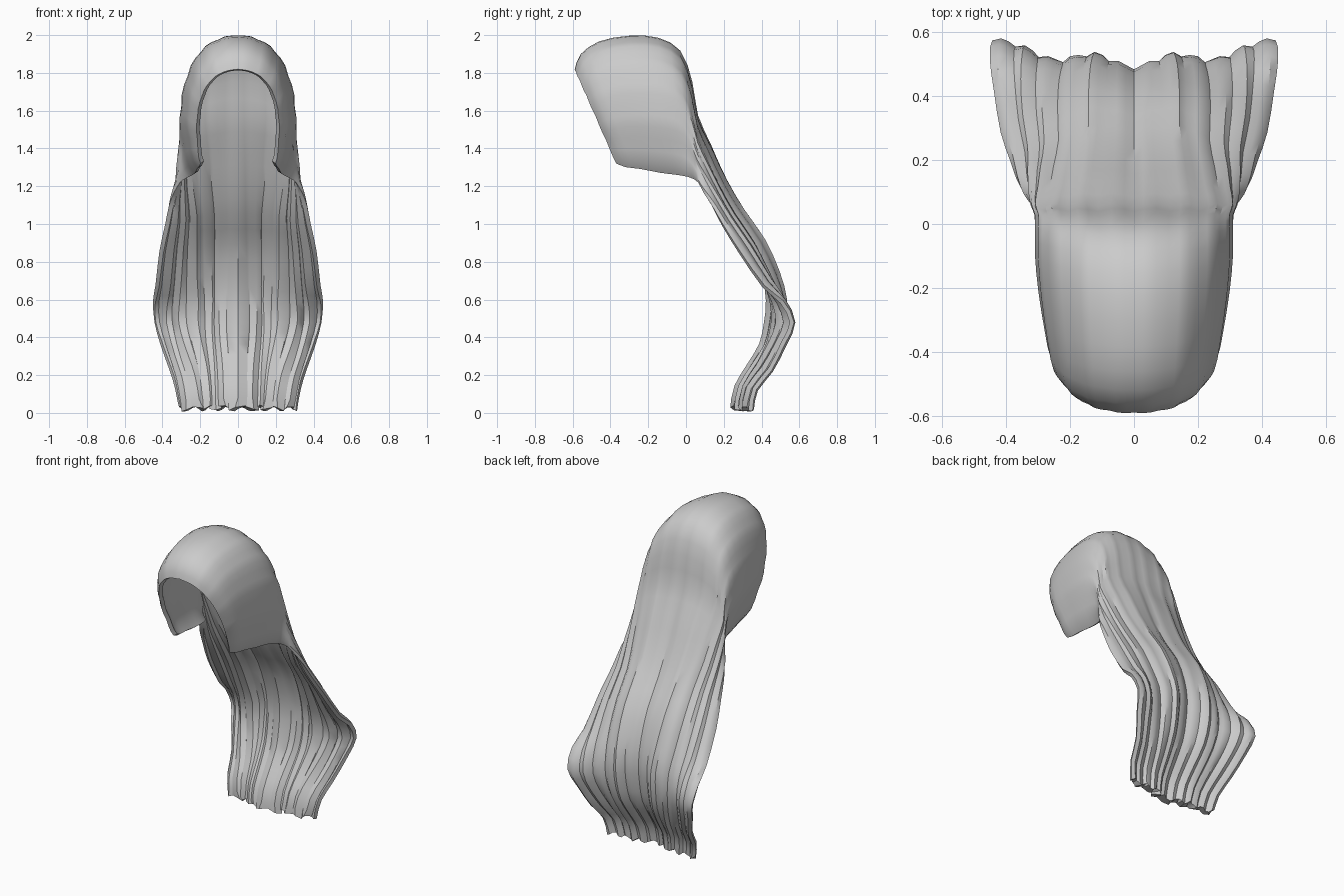
import bpy
import bmesh
import math
from mathutils import Vector

old_cube = bpy.data.objects.get("Cube")
if old_cube:
    bpy.data.objects.remove(old_cube, do_unlink=True)

# Single hair colour
hair_grey = bpy.data.materials.new("hair_grey")
hair_grey.use_nodes = True
colour = (0.6, 0.6, 0.6, 1)
hair_grey.diffuse_color = colour
hair_grey.node_tree.nodes["Principled BSDF"].inputs["Base Color"].default_value = colour

# Stations from the face rim over the crown to the hem:
# centre y, centre z, free edge y, free edge z, half width, edge x, flatness
STATIONS = [
    (-.59, 1.82, -.37, 1.32, .22, .2, 0),
    (-.56, 1.9, -.32, 1.3, .26, .21, 0),
    (-.46, 1.97, -.24, 1.29, .28, .22, 0),
    (-.3, 2, -.14, 1.27, .3, .23, 0),
    (-.15, 1.99, -.06, 1.26, .31, .24, 0),
    (-.03, 1.92, 0, 1.25, .31, .26, 0),
    (.03, 1.76, .03, 1.24, .31, .28, 0),
    (.06, 1.58, .06, 1.22, .32, .31, 0),
    (.13, 1.42, .09, 1.17, .35, .34, .3),
    (.21, 1.24, .14, 1.1, .37, .37, .5),
    (.3, 1.08, .2, 1, .39, .39, .7),
    (.41, .92, .29, .86, .42, .42, .8),
    (.48, .75, .42, .68, .44, .44, .9),
    (.51, .6, .52, .6, .45, .45, 1),
    (.5, .47, .58, .48, .44, .44, 1),
    (.47, .34, .53, .36, .41, .41, 1),
    (.4, .22, .46, .22, .36, .36, 1),
    (.34, .12, .38, .12, .33, .33, 1),
    (.32, .02, .36, .02, .31, .31, 1),
]
# Half arch of the hood: share of the width and share of the drop
ARCH = [(0, 0), (.35, .03), (.65, .12), (.87, .28), (.98, .5), (1, .75), (1, 1)]


def smooth_path(points, steps):
    """Resample a list of tuples with a Catmull-Rom spline."""
    last = len(points) - 1
    result = []
    for i in range(last):
        a, b, c, d = (Vector(points[min(max(i + k, 0), last)]) for k in (-1, 0, 1, 2))
        for n in range(steps):
            t = n / steps
            result.append(b + (c - a) * (t / 2)
                          + (a * 2 - b * 5 + c * 4 - d) * (t * t / 2)
                          + (b * 3 - a - c * 3 + d) * (t ** 3 / 2))
    result.append(Vector(points[last]))
    return result


rows = smooth_path(STATIONS, 2)
arch = smooth_path(ARCH, 3)
half = len(arch) - 1


def hair_point(row, column):
    """Place one point of the hair sheet, mirrored about the centre."""
    cy, cz, ey, ez, width, edge, flat = row
    t = abs(column) / half
    across, drop = arch[abs(column)]
    curl = max(0, (t - .7) / .3) ** 2
    x = width * across + (edge - width) * curl
    x += (width * t - x) * flat
    drop += (t * t - drop) * flat
    # Locks ripple towards the hem
    ripple = -.02 * flat * math.cos(math.tau * x / .26) * (1 - t * t)
    return Vector((math.copysign(x, column),
                   cy + (ey - cy) * drop + ripple,
                   cz + (ez - cz) * drop))


# Hood and long back sheet as one continuous surface
bm = bmesh.new()
columns = range(-half, half + 1)
grid = [[bm.verts.new(hair_point(row, c)) for c in columns] for row in rows]
for upper, lower in zip(grid, grid[1:]):
    for j in range(2 * half):
        bm.faces.new((upper[j], upper[j + 1], lower[j + 1], lower[j]))
bm.normal_update()

# Raised locks with grooves between them, and an uneven hem
for i, line in enumerate(grid):
    for c, vert in zip(columns, line):
        lock = (-.008, .002, .006)[abs(c) % 3]
        vert.co += vert.normal * lock * min(1, .25 + i / len(grid))
for c, vert in zip(columns, grid[-1]):
    vert.co.z += .012 * math.sin(c * 1.3)

mesh = bpy.data.meshes.new("long_hair")
bm.to_mesh(mesh)
bm.free()
mesh.materials.append(hair_grey)
hair = bpy.data.objects.new("long_hair", mesh)
bpy.context.collection.objects.link(hair)

# Lining: thin on the hood and along the edges, thicker down the back
group = hair.vertex_groups.new(name="thickness")
for i, row in enumerate(rows):
    for j, c in enumerate(columns):
        t = abs(c) / half
        weight = .4 + .6 * row[6] * (1 - t ** 3)
        group.add([i * len(columns) + j], weight, 'REPLACE')
lining = hair.modifiers.new("lining", 'SOLIDIFY')
lining.thickness = .06
lining.offset = -1
lining.vertex_group = group.name

bpy.context.view_layer.objects.active = hair
hair.select_set(True)
bpy.ops.object.modifier_apply(modifier=lining.name)
bpy.ops.object.shade_smooth_by_angle(angle=math.radians(35))
